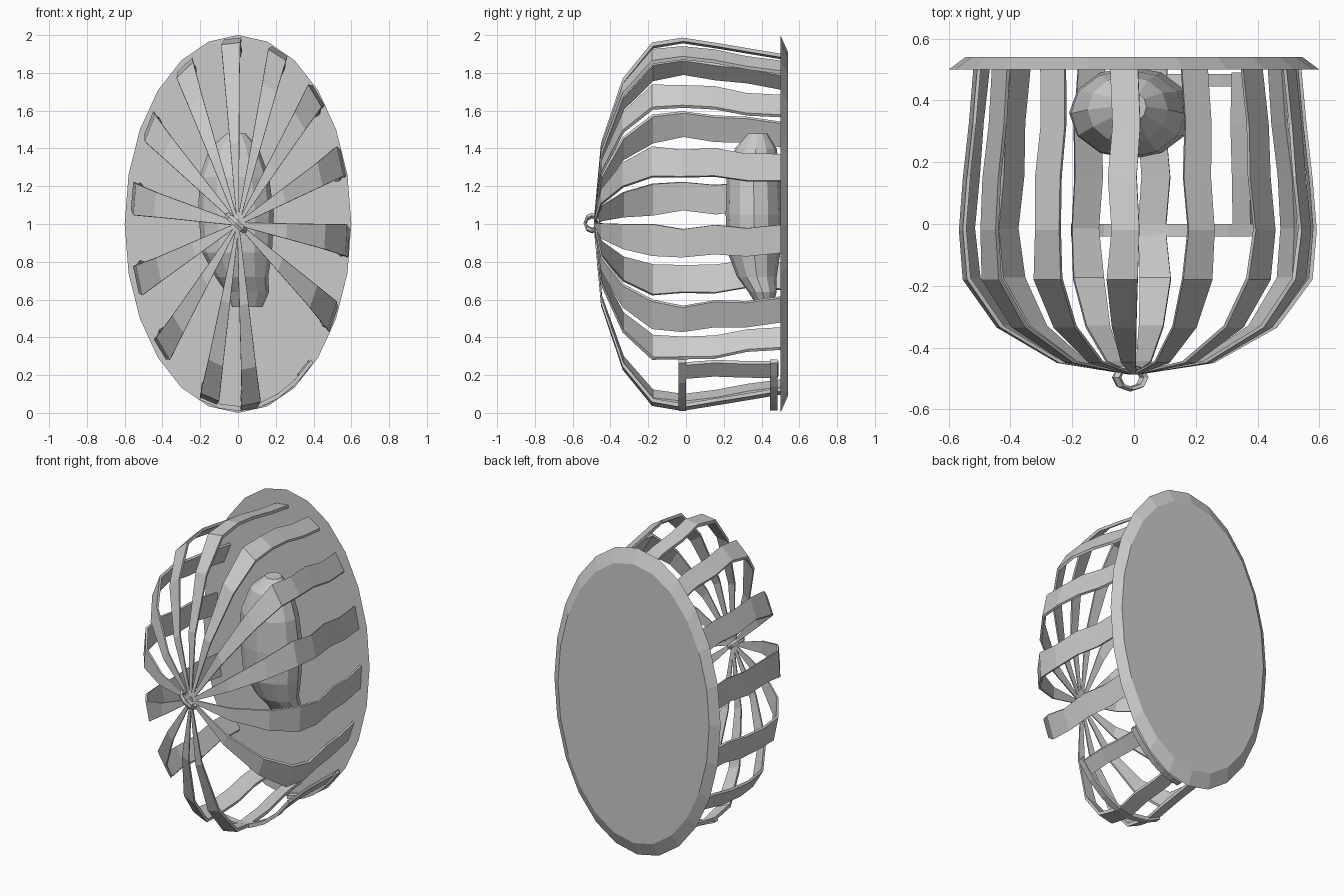
import bpy, bmesh, random
from math import sin, cos, pi, radians
from mathutils import Vector

if "Cube" in bpy.data.objects:
    bpy.data.objects.remove(bpy.data.objects["Cube"])

random.seed(4)
RX, RZ = 0.6, 1.0   # the whole cage is an ellipse seen from the front


def loft(name, rings, caps=True):
    """Skin a list of equal-length closed rings of points."""
    bm = bmesh.new()
    rows = [[bm.verts.new(p) for p in r] for r in rings]
    n = len(rows[0])
    for a, b in zip(rows, rows[1:]):
        for i in range(n):
            j = (i + 1) % n
            bm.faces.new((a[i], a[j], b[j], b[i]))
    if caps:
        bm.faces.new(rows[0])
        bm.faces.new(rows[-1])
    bmesh.ops.recalc_face_normals(bm, faces=bm.faces)
    me = bpy.data.meshes.new(name)
    bm.to_mesh(me)
    bm.free()
    ob = bpy.data.objects.new(name, me)
    bpy.context.collection.objects.link(ob)
    return ob


def polar(t, r, y, w=0.0):
    """Point at angle t and radius r, moved w sideways, squashed to the ellipse."""
    return (RX * (r * cos(t) - w * sin(t)), y, 1 + RZ * (r * sin(t) + w * cos(t)))


def slat(name, deg, stations, thick=0.02, scale=1.0):
    """Flat strip running along stations of (y, radius, half width, side shift)."""
    t = radians(deg)
    rings = []
    for y, r, w, s in stations:
        r *= scale
        ri = r - thick
        rings.append([polar(t, r, y, s - w), polar(t, r, y, s + w),
                      polar(t, ri, y + 0.006, s + w), polar(t, ri, y + 0.006, s - w)])
    return loft(name, rings)


def hoop(name, a0, a1, y, width, r=0.99, thick=0.025, steps=6):
    """Curved bar following the cage wall."""
    rings = []
    for i in range(steps + 1):
        t = radians(a0 + (a1 - a0) * i / steps)
        rings.append([polar(t, r, y - width / 2), polar(t, r, y + width / 2),
                      polar(t, r - thick, y + width / 2), polar(t, r - thick, y - width / 2)])
    return loft(name, rings)


# elliptical base plate with a bevelled rim
N = 24
loft("base_plate", [[polar(2 * pi * i / N, r, y) for i in range(N)]
                    for y, r in ((0.5, 1.0), (0.54, 0.91))])

# bent slats gathered at the nose of the cage; those on the left sit further in
for k, deg in enumerate((94, 69, 45, 20, -5, -30, -83, -105, -135, -161, 172, 147, 120)):
    q = lambda: random.uniform(-0.005, 0.005)
    side = 1 - 0.04 * max(0, -cos(radians(deg)))
    slat(f"cage_slat_{k + 1}", deg, [
        (-0.487, 0.03, 0.010, 0),
        (-0.45, 0.43, 0.040, 0),
        (-0.335, 0.77, 0.066, 0),
        (-0.18, 0.96, 0.084, q()),
        (-0.02, 0.985, 0.075, -0.018 + q()),
        (0.15, 0.96, 0.078, -0.002 + q()),
        (0.32, 0.93, 0.075, -0.02 + q()),
        (0.505, 0.90, 0.075, -0.004 + q())], scale=side)

# small door frame low on the right
hoop("door_front_bar", -110, -48, -0.02, 0.04)
hoop("door_back_bar", -86, -48, 0.465, 0.04)
slat("door_slat", -53, [(-0.04, 0.985, 0.06, 0), (0.15, 0.97, 0.06, 0.005),
                        (0.32, 0.97, 0.06, -0.005), (0.485, 0.975, 0.06, 0)])

# hanging ring at the nose
u = Vector((0.75, 0, -0.66))
v = Vector((0, 1, 0))
n = u.cross(v)
centre = Vector((-0.012, -0.497, 1.005))
ring = []
for i in range(9):
    a = 2 * pi * i / 8
    d = u * cos(a) * 1.35 + v * sin(a) * 0.85
    ring.append([centre + d * (0.044 + 0.010 * cos(b)) + n * 0.018 * sin(b)
                 for b in (2 * pi * j / 5 for j in range(5))])
loft("hanging_ring", ring, caps=False)

# rounded head-like lump resting on the plate, tapering to a jaw
profile = [  # z, x centre, half width, front y, back y
    (1.48, -0.01, 0.05, 0.33, 0.43), (1.40, -0.02, 0.13, 0.26, 0.48),
    (1.25, -0.02, 0.185, 0.215, 0.50), (1.05, -0.01, 0.20, 0.21, 0.51),
    (0.85, -0.005, 0.185, 0.22, 0.50), (0.72, 0.02, 0.14, 0.27, 0.48),
    (0.64, 0.05, 0.115, 0.33, 0.48), (0.56, 0.05, 0.08, 0.38, 0.46)]
loft("inner_head", [[(cx + hw * cos(2 * pi * i / 12),
                      (f + b) / 2 + (b - f) / 2 * sin(2 * pi * i / 12), z)
                     for i in range(12)] for z, cx, hw, f, b in profile])
